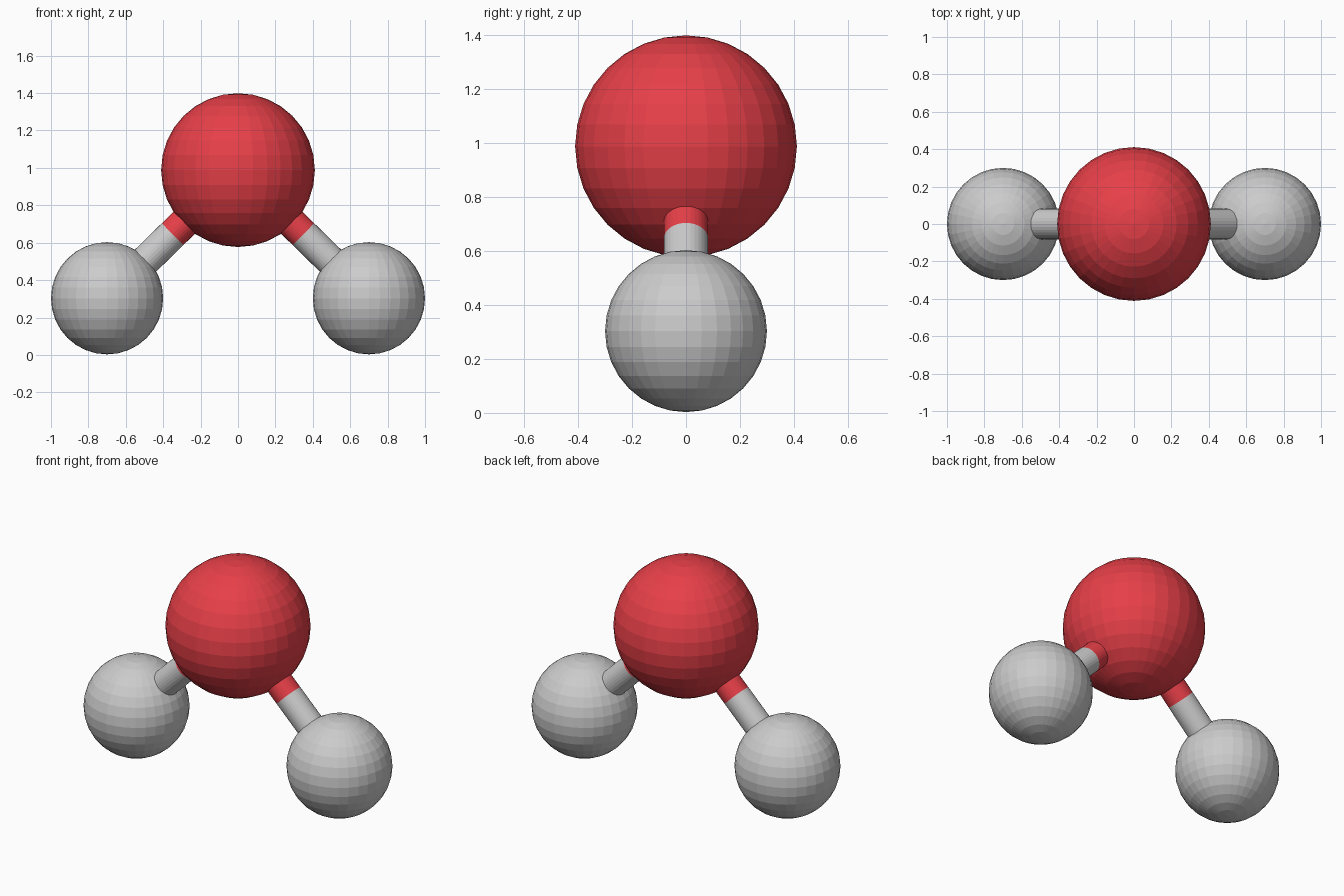
import bpy
from mathutils import Vector

if "Cube" in bpy.data.objects:
    bpy.data.objects.remove(bpy.data.objects["Cube"])

CENTRE = Vector((0, 0, 0.988))
BOND_R = 0.082

red = bpy.data.materials.new("red")
red.diffuse_color = (0.8, 0.05, 0.065, 1)
red.use_nodes = True
red.node_tree.nodes["Principled BSDF"].inputs["Base Color"].default_value = red.diffuse_color


def finish(name, mat):
    ob = bpy.context.object
    ob.name = name
    if mat:
        ob.data.materials.append(mat)


def ball(name, centre, radius, mat=None):
    bpy.ops.mesh.primitive_uv_sphere_add(
        segments=32, ring_count=16, radius=radius, location=centre)
    finish(name, mat)


def rod(name, a, b, mat=None):
    d = b - a
    bpy.ops.mesh.primitive_cylinder_add(
        vertices=32, radius=BOND_R, depth=d.length, location=(a + b) / 2,
        rotation=d.to_track_quat('Z', 'Y').to_euler())
    finish(name, mat)


# large central atom
ball("oxygen_atom", CENTRE, 0.411, red)

# small atoms with two-tone bonds that change colour halfway
for side, sx in (("left", -1), ("right", 1)):
    end = Vector((0.7 * sx, 0, 0.303))
    mid = (CENTRE + end) / 2
    ball(f"hydrogen_atom_{side}", end, 0.3)
    rod(f"bond_inner_{side}", CENTRE, mid, red)
    rod(f"bond_outer_{side}", mid, end)
